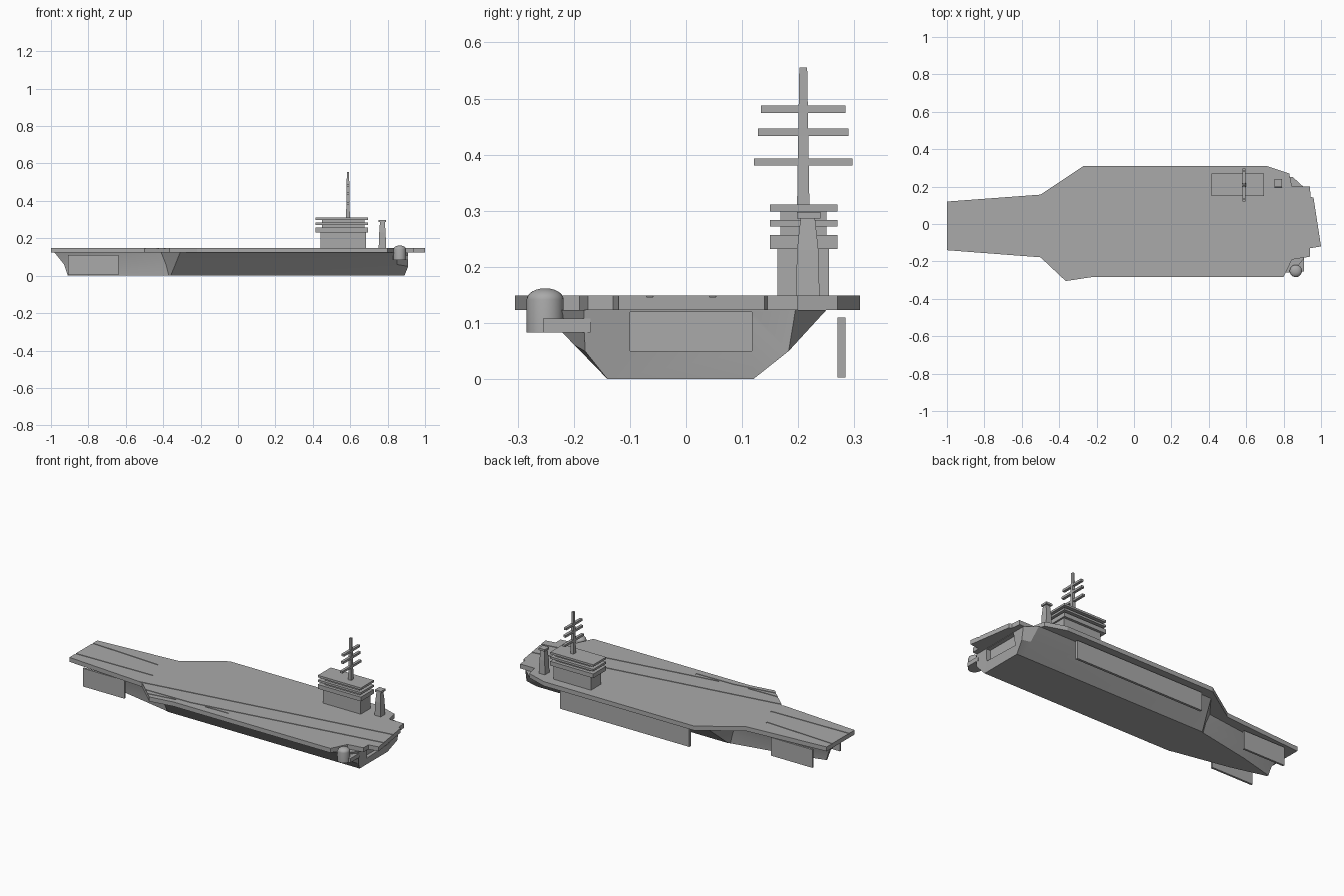
import bpy, bmesh, math
from mathutils import Vector

if "Cube" in bpy.data.objects:
    bpy.data.objects.remove(bpy.data.objects["Cube"])

grey = bpy.data.materials.new("ship_grey")
grey.use_nodes = True
GREY = (0.4, 0.4, 0.4, 1)
grey.diffuse_color = GREY
grey.node_tree.nodes["Principled BSDF"].inputs["Base Color"].default_value = GREY


def finish(name, bm):
    bmesh.ops.recalc_face_normals(bm, faces=bm.faces)
    me = bpy.data.meshes.new(name)
    bm.to_mesh(me)
    bm.free()
    me.materials.append(grey)
    ob = bpy.data.objects.new(name, me)
    bpy.context.collection.objects.link(ob)
    return ob


def loft(name, rings):
    """Skin matching rings of points and cap both ends."""
    bm = bmesh.new()
    rows = [[bm.verts.new(p) for p in r] for r in rings]
    n = len(rows[0])
    for a, b in zip(rows, rows[1:]):
        for i in range(n):
            j = (i + 1) % n
            bm.faces.new((a[i], a[j], b[j], b[i]))
    bm.faces.new(rows[0])
    bm.faces.new(rows[-1])
    return finish(name, bm)


def prism(name, outline, z0, z1):
    return loft(name, [[(x, y, z) for x, y in outline] for z in (z0, z1)])


def box(name, x0, x1, y0, y1, z0, z1):
    return prism(name, [(x0, y0), (x1, y0), (x1, y1), (x0, y1)], z0, z1)


def taper(name, x, y, levels):
    """Square tower: levels are (z, half x, half y)."""
    return loft(name, [[(x - a, y - b, z), (x + a, y - b, z), (x + a, y + b, z), (x - a, y + b, z)]
                       for z, a, b in levels])


def cut(target, cutter):
    cutter.hide_render = True
    cutter.hide_viewport = True
    cutter.display_type = 'WIRE'
    m = target.modifiers.new("cut", 'BOOLEAN')
    m.operation = 'DIFFERENCE'
    m.solver = 'EXACT'
    m.object = cutter


def smooth(ob, angle):
    bpy.ops.object.select_all(action='DESELECT')
    ob.select_set(True)
    bpy.context.view_layer.objects.active = ob
    bpy.ops.object.shade_smooth_by_angle(angle=math.radians(angle))


DECK, UNDER = 0.149, 0.123

# Flight deck
deck = prism("flight_deck", [
    (-1, -.14), (-.5, -.178), (-.365, -.305), (-.22, -.283), (.8, -.283), (.845, -.19),
    (.94, -.175), (.94, -.13), (1, -.12), (.96, .14), (.945, .145), (.94, .2),
    (.845, .2), (.83, .27), (.71, .31), (-.27, .31), (-.5, .157), (-1, .12)], UNDER, DECK)

# Catapult and landing grooves cut into the deck
grooves = [((-1.02, .075), (-.56, .05)), ((-1.02, -.085), (-.5, -.075)),
           ((-.55, -.187), (1.02, .055)), ((-.45, -.287), (1.02, -.06)),
           ((-.45, -.245), (.1, -.235))]
for i, (a, b) in enumerate(grooves):
    a, b = Vector(a), Vector(b)
    d = (b - a).normalized() * 0.006
    side = Vector((-d.y, d.x))
    cut(deck, prism(f"groove_cutter_{i + 1}", [a - side, b - side, b + side, a + side],
                    DECK - .003, DECK + .01))


# Hull: each station has bottom, knee and top on both sides
def station(xb, xk, xt, right, left, zk=.06):
    r, l = right, left
    return [(xb, r[0], 0), (xk, r[1], zk), (xt, r[2], UNDER),
            (xt, l[2], UNDER), (xk, l[1], zk), (xb, l[0], 0)]


hull = loft("hull", [
    station(-.91, -.93, -.98, (-.015, -.018, -.03), (-.005, -.002, .01)),
    station(-.7, -.7, -.72, (-.07, -.08, -.1), (.05, .06, .08)),
    station(-.37, -.385, -.41, (-.135, -.136, -.14), (.115, .116, .12)),
    station(-.36, -.335, -.31, (-.14, -.198, -.26), (.12, .183, .25)),
    station(.85, .85, .85, (-.14, -.198, -.26), (.12, .183, .25)),
    station(.89, .91, .91, (-.14, -.18, -.182), (.12, .183, .195), .05)])
cut(hull, box("stern_recess_cutter", .885, .95, -.1, .118, .05, .12))

# Side plates under the deck
box("bow_plate_right", -.91, -.64, -.143, -.131, .003, .11)
box("bow_plate_left", -.91, -.64, .112, .124, .003, .11)
box("long_side_plate", -.22, .62, .27, .284, .003, .11)

# Island with stacked platforms
box("island_base", .44, .685, .163, .255, DECK, .232)
box("island_core", .45, .675, .168, .25, .23, .3)
for i, (z0, z1) in enumerate([(.232, .257), (.272, .284), (.299, .311)]):
    box(f"island_platform_{i + 1}", .415, .695, .15, .27, z0, z1)

# Mast with three yards
taper("mast", .588, .209, [(.31, .01, .011), (.555, .006, .007)])
for i, (z, half) in enumerate([(.387, .088), (.44, .081), (.481, .075)]):
    box(f"mast_yard_{i + 1}", .58, .596, .209 - half, .209 + half, z - .0065, z + .0065)

# Funnel
taper("funnel", .772, .217, [(DECK, .02, .021), (.23, .017, .019), (.286, .013, .013)])
box("funnel_cap", .752, .792, .198, .24, .286, .298)

# Radome on its bracket
box("radome_bracket", .83, .91, -.255, -.17, .083, .108)
profile = [(.033, .083), (.033, .142)] + [
    (.033 * math.cos(t * math.pi / 12), .142 + .02 * math.sin(t * math.pi / 12)) for t in range(1, 6)]
dome = loft("radome", [[(.865 + r * math.cos(k * math.pi / 12), -.251 + r * math.sin(k * math.pi / 12), z)
                        for k in range(24)] for r, z in profile])
smooth(dome, 40)
smooth(hull, 20)
